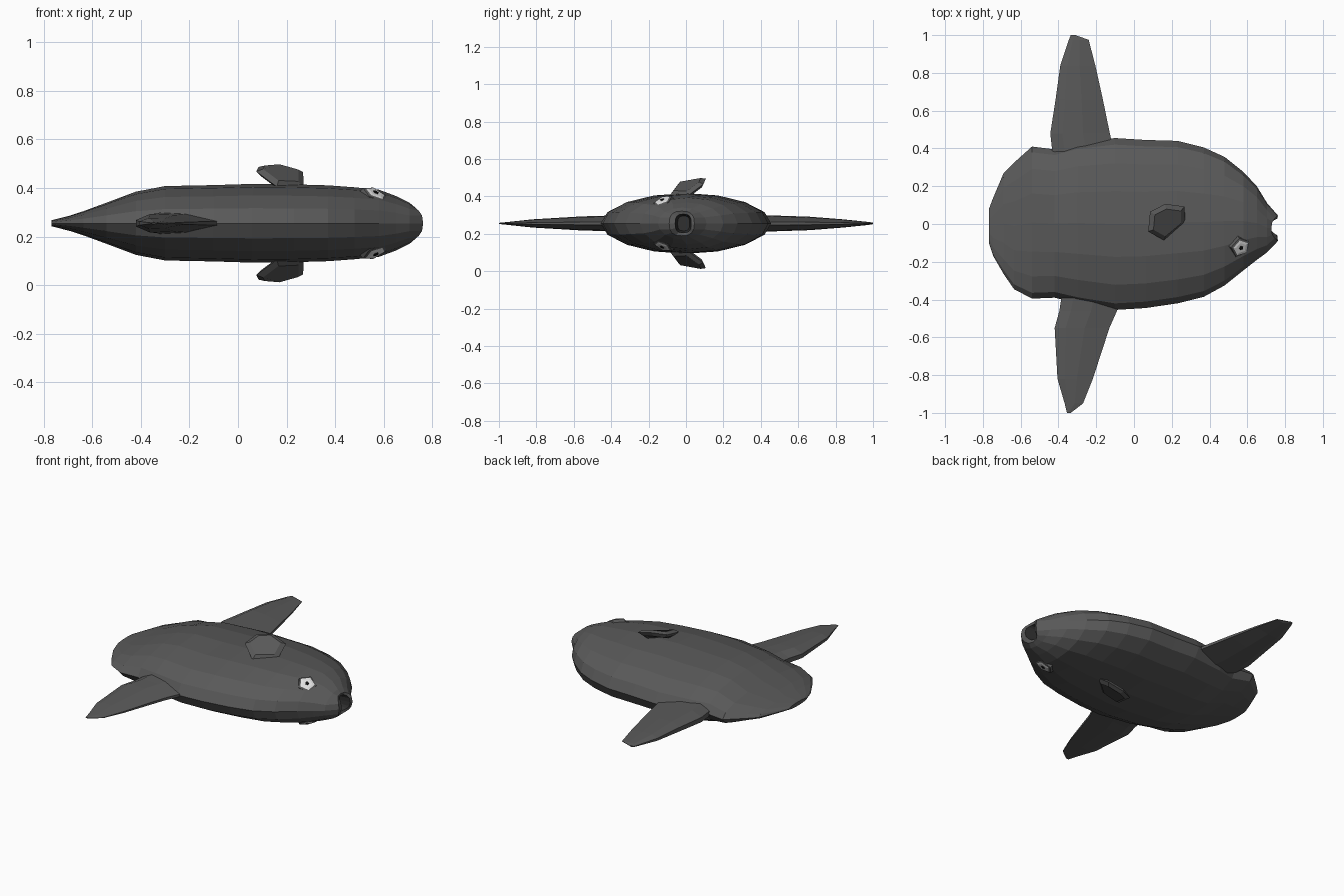
import bpy, bmesh, math
from mathutils import Vector

if "Cube" in bpy.data.objects:
    bpy.data.objects.remove(bpy.data.objects["Cube"])

MID = 0.255  # the fish lies on its side: mirror plane height


def material(name, c):
    m = bpy.data.materials.new(name)
    m.diffuse_color = (c[0], c[1], c[2], 1)
    m.use_nodes = True
    m.node_tree.nodes["Principled BSDF"].inputs["Base Color"].default_value = m.diffuse_color
    return m


SKIN = material("dark grey skin", (0.1, 0.1, 0.1))
MOUTH = material("mouth dark", (0.03, 0.03, 0.03))
WHITE = material("eye white", (0.75, 0.75, 0.75))
BLACK = material("pupil black", (0.005, 0.005, 0.005))


def loft(name, rings, mats=(SKIN,), band_mats=None, end_mat=0):
    """Skin a list of equal-length point rings and cap both ends."""
    bm = bmesh.new()
    loops = [[bm.verts.new(p) for p in r] for r in rings]
    n = len(loops[0])
    for k in range(len(loops) - 1):
        a, b = loops[k], loops[k + 1]
        for i in range(n):
            j = (i + 1) % n
            f = bm.faces.new((a[i], a[j], b[j], b[i]))
            f.material_index = band_mats[k] if band_mats else 0
    bm.faces.new(loops[0][::-1])
    bm.faces.new(loops[-1]).material_index = end_mat
    bmesh.ops.recalc_face_normals(bm, faces=bm.faces)
    me = bpy.data.meshes.new(name)
    bm.to_mesh(me)
    bm.free()
    for m in mats:
        me.materials.append(m)
    ob = bpy.data.objects.new(name, me)
    bpy.context.collection.objects.link(ob)
    return ob


# Body: elliptical sections from tail to mouth (x, low y, high y, half thickness)
stations = [
    (-.768, -.10, .08, .012), (-.745, -.17, .14, .018), (-.69, -.265, .27, .032),
    (-.635, -.345, .325, .05), (-.54, -.395, .41, .085), (-.42, -.39, .395, .13),
    (-.30, -.42, .43, .153), (-.10, -.455, .455, .157), (.06, -.445, .445, .162),
    (.23, -.42, .44, .16), (.37, -.385, .405, .156), (.48, -.325, .355, .148),
    (.58, -.245, .275, .138), (.65, -.19, .20, .112), (.705, -.15, .11, .085)]
N = 16


def section(x, lo, hi, h, notch=0.0, power=1.0):
    pts = []
    for i in range(N):
        t = 2 * math.pi * i / N
        s, c = math.sin(t), math.cos(t)
        y = (lo + hi) / 2 + (hi - lo) / 2 * math.copysign(abs(s) ** power, s)
        z = MID + h * math.copysign(abs(c) ** power, c)
        pts.append((x - notch * c * c, y, z))
    return pts


rings = [section(*s) for s in stations]
rings += [section(.762, -.09, .045, .066, .035, .75),   # lips
          section(.758, -.058, .028, .05, .035, .7),    # mouth rim
          section(.67, -.045, .02, .04, 0, .7)]         # throat
loft("body", rings, (SKIN, MOUTH), [0] * (len(rings) - 2) + [1], 1)

# Tall fins: sections along y (y, rear x, front x, half thickness)
PROFILE = [(0, .35), (.2, 1), (.55, .9), (1, .2), (1, -.2), (.55, -.9), (.2, -1), (0, -.35)]
fins = {
    "dorsal_fin": [(.36, -.43, -.10, .045), (.48, -.443, -.128, .042), (.66, -.415, -.165, .036),
                   (.84, -.39, -.205, .022), (.975, -.345, -.24, .008), (1.0, -.335, -.31, .004)],
    "anal_fin": [(-.36, -.38, -.06, .045), (-.46, -.395, -.09, .04), (-.55, -.42, -.13, .038),
                 (-.82, -.405, -.218, .022), (-.95, -.367, -.27, .008), (-1.0, -.355, -.335, .003)]}
for name, secs in fins.items():
    loft(name, [[(a + (b - a) * u, y, MID + h * v) for u, v in PROFILE] for y, a, b, h in secs])

# Paired parts, mirrored through the body's middle plane
fin_outline = [(.16, -.087, .405), (.075, -.04, .468), (.085, .065, .487),
               (.165, .106, .494), (.268, .093, .465), (.27, .005, .40)]
fin_normal = Vector((.25, -.4, .85)).normalized()
eye_centre = Vector((.56, -.12, .366))
eye_normal = Vector((.4, -.38, .85)).normalized()
U = eye_normal.cross(Vector((0, 1, 0))).normalized()
V = eye_normal.cross(U)


def disc(radius, height, n=5):
    return [eye_centre + eye_normal * height + radius *
            (U * math.cos(2 * math.pi * i / n) + V * math.sin(2 * math.pi * i / n))
            for i in range(n)]


def flip(rs):
    return [[(p[0], p[1], 2 * MID - p[2]) for p in r] for r in rs]


mid = sum((Vector(p) for p in fin_outline), Vector()) / 6
outer = [Vector(p) for p in fin_outline]
face = [mid + (p - mid) * .75 for p in outer]
pectoral = [[p - fin_normal * .018 for p in face], outer, [p + fin_normal * .016 for p in face]]
socket = [disc(.066, -.02), disc(.056, .012), disc(.044, .016), disc(.03, .019)]
pupil = [disc(.013, .017), disc(.011, .022)]

for side, fn in (("left", lambda r: r), ("right", flip)):
    loft("pectoral_fin_" + side, fn(pectoral))
    loft("eye_" + side, fn(socket), (SKIN, WHITE), [0, 0, 1], 1)
    loft("pupil_" + side, fn(pupil), (BLACK,))
